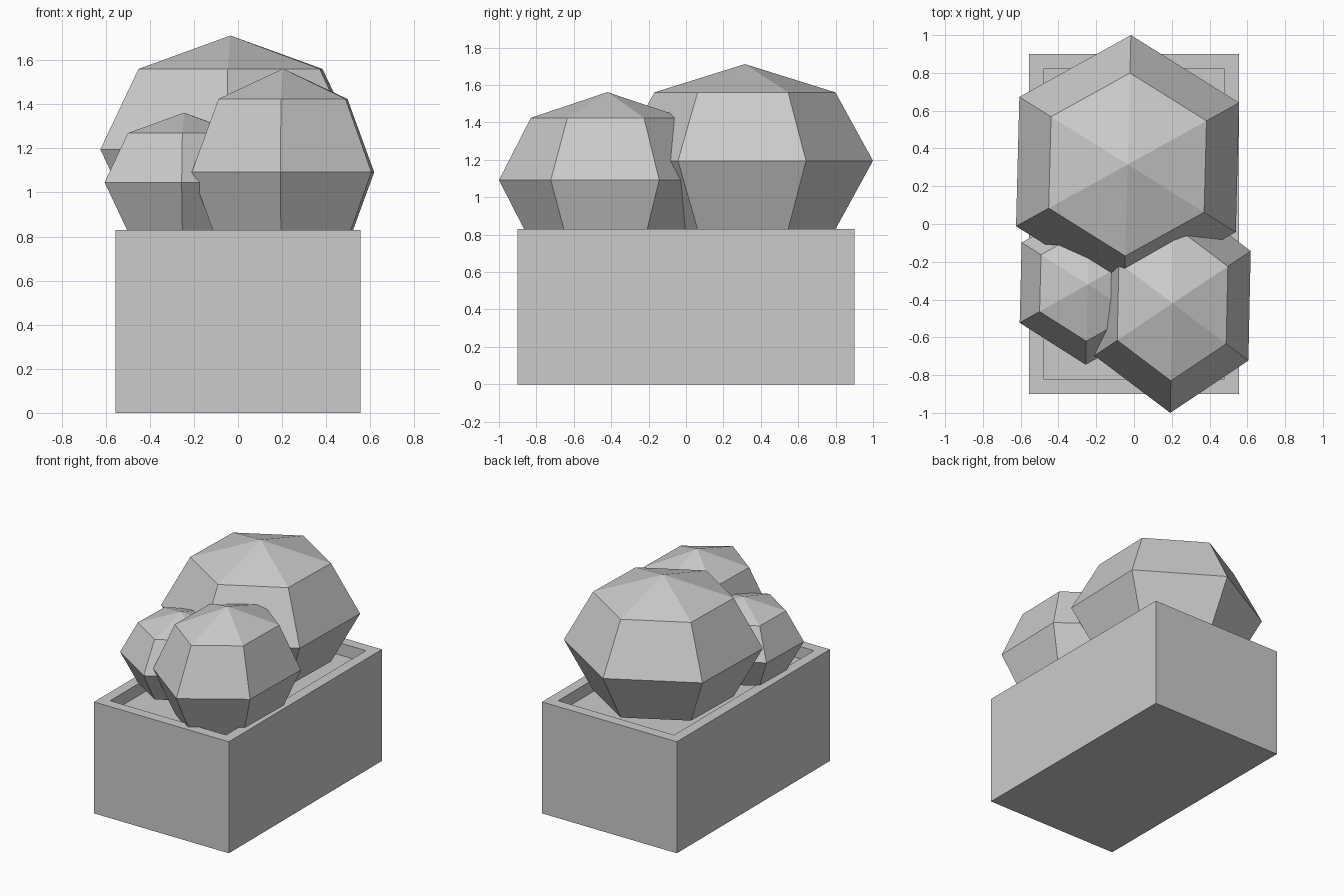
import bpy, bmesh
from math import radians
from mathutils import Matrix

if "Cube" in bpy.data.objects:
    bpy.data.objects.remove(bpy.data.objects["Cube"])


def finish(bm, name):
    bmesh.ops.recalc_face_normals(bm, faces=bm.faces[:])
    mesh = bpy.data.meshes.new(name)
    bm.to_mesh(mesh)
    bm.free()
    obj = bpy.data.objects.new(name, mesh)
    bpy.context.collection.objects.link(obj)
    return obj


# Planter box with a flat rim and sunken soil bed
W, L, H = 1.11, 1.80, 0.83
RIM, DEPTH = 0.11, 0.09
bm = bmesh.new()
bmesh.ops.create_cube(bm, size=1, matrix=Matrix.Translation((0, 0, H / 2))
                      @ Matrix.Diagonal((W, L, H, 1)))
top = max(bm.faces, key=lambda f: f.calc_center_median().z)
bmesh.ops.inset_region(bm, faces=[top], thickness=RIM)
bed = bmesh.ops.extrude_face_region(bm, geom=[top])
bed_verts = [g for g in bed["geom"] if isinstance(g, bmesh.types.BMVert)]
bmesh.ops.translate(bm, verts=bed_verts, vec=(0, 0, -DEPTH))
if top.is_valid:
    bmesh.ops.delete(bm, geom=[top], context='FACES_ONLY')
finish(bm, "planter_box")


# Low-poly bushes: six-sided spheres, slightly turned, then stretched
def bush(name, centre, radii):
    bm = bmesh.new()
    bmesh.ops.create_uvsphere(
        bm, u_segments=6, v_segments=4, radius=1,
        matrix=Matrix.Translation(centre) @ Matrix.Diagonal((*radii, 1))
        @ Matrix.Rotation(radians(-1.5), 4, 'Z'))
    return finish(bm, name)


bush("large_bush", (-0.034, 0.315, 1.195), (0.672, 0.685, 0.517))
bush("medium_bush", (0.204, -0.42, 1.092), (0.471, 0.58, 0.47))
bush("small_bush", (-0.245, -0.32, 1.046), (0.41, 0.425, 0.316))
